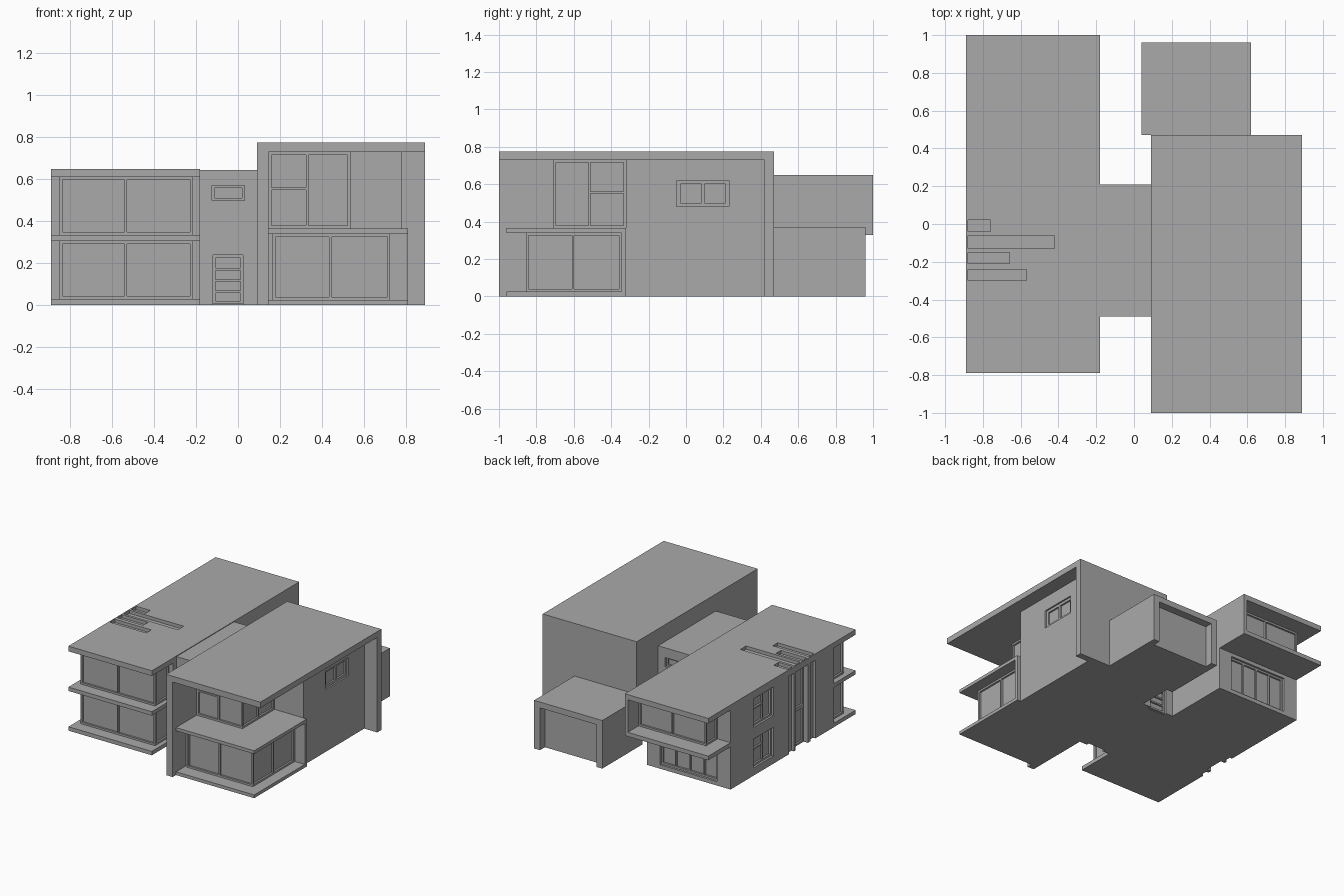
import bpy
import bmesh

cube = bpy.data.objects.get("Cube")
if cube:
    bpy.data.objects.remove(cube, do_unlink=True)

grey = bpy.data.materials.new("plain grey")
grey.use_nodes = True
COLOUR = (0.4, 0.4, 0.4, 1)
grey.diffuse_color = COLOUR
grey.node_tree.nodes["Principled BSDF"].inputs["Base Color"].default_value = COLOUR


def boxes(name, parts):
    """One object made of boxes given as (x0, x1, y0, y1, z0, z1)."""
    bm = bmesh.new()
    for x0, x1, y0, y1, z0, z1 in parts:
        verts = bmesh.ops.create_cube(bm, size=1)["verts"]
        for v in verts:
            v.co.x = x1 if v.co.x > 0 else x0
            v.co.y = y1 if v.co.y > 0 else y0
            v.co.z = z1 if v.co.z > 0 else z0
    mesh = bpy.data.meshes.new(name)
    bm.to_mesh(mesh)
    bm.free()
    mesh.materials.append(grey)
    obj = bpy.data.objects.new(name, mesh)
    bpy.context.scene.collection.objects.link(obj)
    return obj


def box(name, *size):
    return boxes(name, [size])


def carve(obj, cuts):
    """Cut box-shaped recesses out of a part, then drop the cutter."""
    cutter = boxes("cutter", cuts)
    mod = obj.modifiers.new("recess", "BOOLEAN")
    mod.operation = "DIFFERENCE"
    mod.solver = "EXACT"
    mod.object = cutter
    graph = bpy.context.evaluated_depsgraph_get()
    mesh = bpy.data.meshes.new_from_object(obj.evaluated_get(graph))
    obj.modifiers.clear()
    obj.data = mesh
    bpy.data.objects.remove(cutter, do_unlink=True)


T = 0.014  # frame thickness


def frame(name, axis, at, out, u0, u1, z0, z1, posts=(), rails=(), w=0.014):
    """Window frame whose outer face lies at `at`, looking along out * axis.
    posts: positions of uprights; rails: (start, end, height)."""
    bars = [(u0, u0 + w, z0, z1), (u1 - w, u1, z0, z1),
            (u0 + w, u1 - w, z0, z0 + w), (u0 + w, u1 - w, z1 - w, z1)]
    h = w * 0.4
    bars += [(p - h, p + h, z0 + w, z1 - w) for p in posts]
    bars += [(a, b, z - h, z + h) for a, b, z in rails]
    d0, d1 = sorted((at, at - out * T))
    if axis == "x":
        return boxes(name, [(d0, d1, a, b, c, d) for a, b, c, d in bars])
    return boxes(name, [(a, b, d0, d1, c, d) for a, b, c, d in bars])


# ---- Long wing: walls, slabs, roof
WX0, WX1 = -0.89, -0.18
wing = box("wing_walls", WX0, WX1, -0.53, 0.73, 0, 0.61)
roof = box("wing_roof", WX0, WX1, -0.79, 1.0, 0.61, 0.65)
box("wing_base_slab", WX0, WX1, -0.79, -0.53, 0, 0.03)
box("wing_front_middle_slab", WX0, WX1, -0.79, -0.53, 0.305, 0.335)
box("wing_back_middle_slab", WX0, WX1, 0.73, 1.0, 0.328, 0.36)

# Roof slots of different lengths
slots = [(-0.30, -0.24, -0.57), (-0.21, -0.15, -0.66),
         (-0.13, -0.06, -0.42), (-0.04, 0.02, -0.76)]
carve(roof, [(-0.88, end, a, b, 0.625, 0.7) for a, b, end in slots])

# Side windows, entrance recess, grooves and back window opening
side_levels = [(0.06, 0.28), (0.37, 0.59)]
cuts = [(-1, -0.86, 0.21, 0.45, a, b) for a, b in side_levels]
cuts += [(-1, -0.84, -0.21, -0.06, -0.05, 0.6)]
cuts += [(-1, -0.87, a, b, -0.05, 0.6) for a, b in ((-0.30, -0.24), (-0.04, 0.02))]
cuts += [(-0.775, -0.29, 0.7, 0.9, 0.03, 0.30)]
carve(wing, cuts)
for i, (a, b) in enumerate(side_levels):
    mid = a + (b - a) * 0.6
    frame(f"wing_side_window_{i + 1}", "x", -0.874, -1, 0.21, 0.45, a, b,
          posts=[0.32], rails=[(0.32, 0.44, mid)])
frame("entrance_door_frame", "x", -0.826 - T * 2, -1, -0.21, -0.06, 0, 0.28)
frame("entrance_upper_frame", "x", -0.826 - T * 2, -1, -0.21, -0.06, 0.28, 0.6)
frame("wing_back_lower_window", "y", 0.714, 1, -0.775, -0.29, 0.03, 0.30,
      posts=[-0.29 - 0.485 * k / 4 for k in (1, 2, 3)])

# Front corner windows on both floors
for level, a, b in (("lower", 0.03, 0.305), ("upper", 0.335, 0.61)):
    box(f"wing_{level}_front_glass", -0.85 + T, -0.215 - T, -0.70 + T, -0.53, a, b)
    frame(f"wing_{level}_front_frame", "y", -0.70, -1, -0.85, -0.215, a, b, [-0.535])
    frame(f"wing_{level}_outer_frame", "x", -0.85, -1, -0.70, -0.53, a, b)
    frame(f"wing_{level}_inner_frame", "x", -0.215, 1, -0.70, -0.53, a, b)

# Upper back corner window with a screening wall
box("wing_back_glass", -0.78 + T, WX1, 0.73, 0.87 - T, 0.36, 0.61)
frame("wing_back_frame", "y", 0.87, 1, -0.78, -0.205, 0.36, 0.61, [-0.49])
frame("wing_back_side_frame", "x", -0.78, -1, 0.73, 0.87, 0.36, 0.61)
box("wing_back_screen_wall", -0.205, WX1, 0.73, 1.0, 0.36, 0.61)

# ---- Connecting block with matching front and back openings
link = box("link_block", WX1, 0.09, -0.49, 0.21, 0, 0.645)
cuts = []
for y in (-0.49, 0.21):
    cuts += [(-0.125, 0.03, y - 0.03, y + 0.03, 0.50, 0.57),
             (-0.12, 0.025, y - 0.03, y + 0.03, -0.05, 0.24)]
carve(link, cuts)
for side, y, out in (("front", -0.475, -1), ("back", 0.195, 1)):
    frame(f"link_{side}_window", "y", y, out, -0.125, 0.03, 0.50, 0.57, w=0.012)
    frame(f"link_{side}_door", "y", y, out, -0.12, 0.025, 0.005, 0.24,
          rails=[(-0.11, 0.015, z) for z in (0.064, 0.118, 0.172)])

# ---- Tall block
tower = box("tower_walls", 0.09, 0.78, -0.32, 0.42, 0, 0.73)
carve(tower, [(0.755, 0.9, -0.05, 0.23, 0.48, 0.62)])
frame("tower_side_window", "x", 0.768, 1, -0.05, 0.23, 0.48, 0.62, [0.09], w=0.02)
box("tower_roof", 0.09, 0.89, -1.0, 0.47, 0.73, 0.775)
box("tower_back_wall", 0.09, 0.89, 0.42, 0.47, 0, 0.73)
box("tower_front_fin", 0.09, 0.145, -1.0, -0.32, 0, 0.73)

# Lower bay with its surround
box("bay_base_slab", 0.145, 0.81, -0.96, -0.32, 0, 0.025)
box("bay_roof_slab", 0.145, 0.81, -0.96, -0.32, 0.34, 0.365)
box("bay_end_fin", 0.145, 0.81, -0.345, -0.32, 0.025, 0.34)
box("bay_glass", 0.145, 0.725 - T, -0.855 + T, -0.345, 0.025, 0.34)
frame("bay_front_frame", "y", -0.855, -1, 0.165, 0.725, 0.025, 0.34, [0.44])
frame("bay_side_frame", "x", 0.725, 1, -0.855, -0.345, 0.025, 0.34, [-0.605])

# Upper corner window
box("upper_glass", 0.145, 0.535 - T, -0.71 + T, -0.32, 0.365, 0.73)
frame("upper_front_frame", "y", -0.71, -1, 0.145, 0.535, 0.365, 0.73,
      [0.33], [(0.155, 0.33, 0.555)])
frame("upper_side_frame", "x", 0.535, 1, -0.71, -0.32, 0.365, 0.73,
      [-0.515], [(-0.515, -0.33, 0.555)])

# ---- Garage with recessed door
garage = box("garage", 0.04, 0.62, 0.47, 0.96, 0, 0.37)
carve(garage, [(0.09, 0.57, 0.90, 1.1, -0.05, 0.325)])
